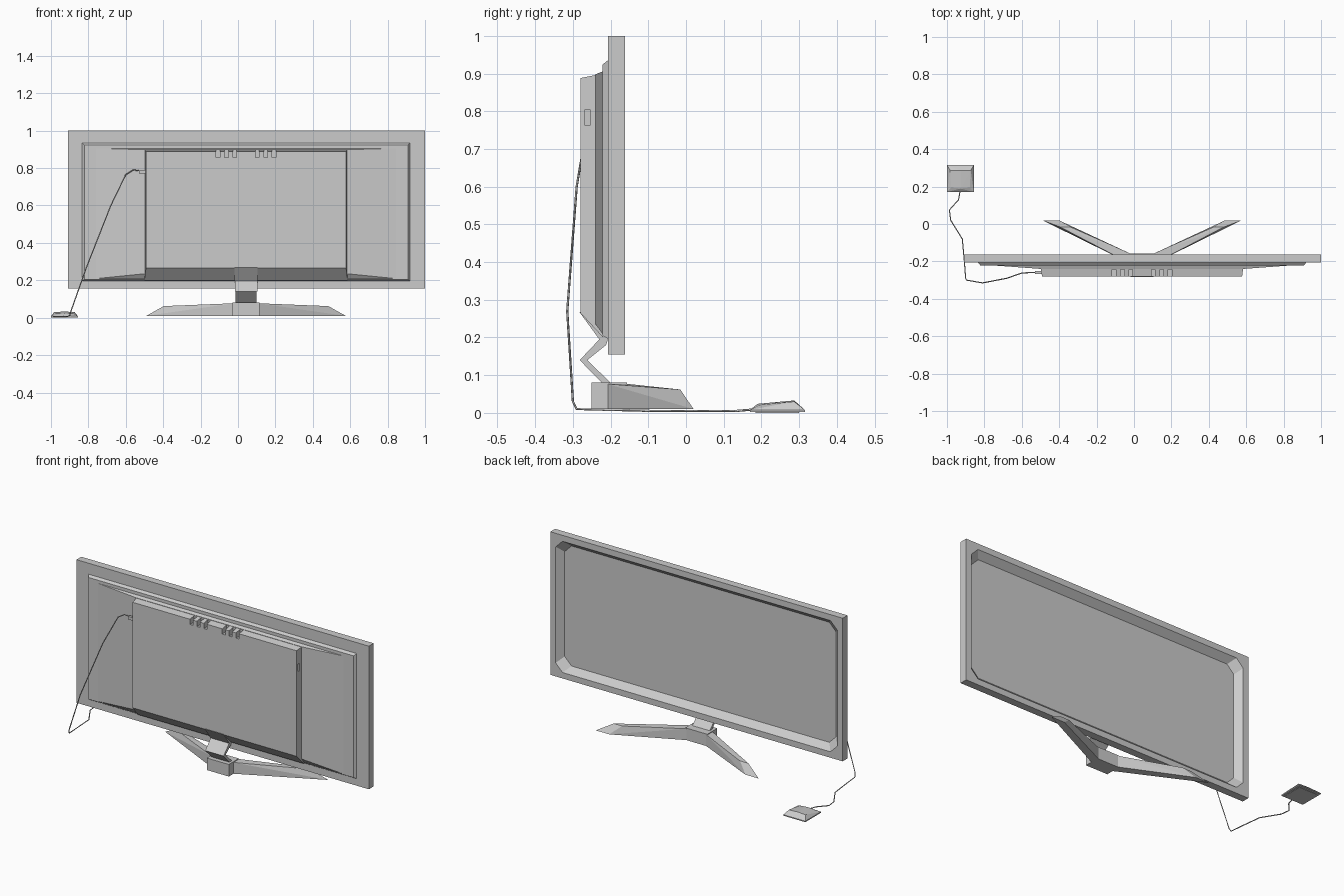
import bpy, bmesh, math
from mathutils import Vector

old = bpy.data.objects.get("Cube")
if old:
    bpy.data.objects.remove(old, do_unlink=True)

grey = bpy.data.materials.new("plain_grey")
grey.use_nodes = True
grey.diffuse_color = (0.6, 0.6, 0.6, 1)
grey.node_tree.nodes["Principled BSDF"].inputs["Base Color"].default_value = (0.6, 0.6, 0.6, 1)

CX = 0.043  # centre line of the screen and stand


def hull(name, points):
    """Flat-faced solid wrapped around a few points."""
    bm = bmesh.new()
    for p in points:
        bm.verts.new(p)
    bmesh.ops.convex_hull(bm, input=bm.verts[:])
    bmesh.ops.dissolve_limit(bm, angle_limit=math.radians(0.5), verts=bm.verts[:], edges=bm.edges[:])
    bmesh.ops.recalc_face_normals(bm, faces=bm.faces[:])
    mesh = bpy.data.meshes.new(name)
    bm.to_mesh(mesh)
    bm.free()
    mesh.materials.append(grey)
    obj = bpy.data.objects.new(name, mesh)
    bpy.context.collection.objects.link(obj)
    return obj


def ring(y, x0, x1, z0, z1, cut=0):
    """Rectangle facing y, with optional clipped corners."""
    pts = []
    for x, sx in ((x0, 1), (x1, -1)):
        for z, sz in ((z0, 1), (z1, -1)):
            pts += [(x + sx * cut, y, z), (x, y, z + sz * cut)] if cut else [(x, y, z)]
    return pts


def box(name, x0, x1, y0, y1, z0, z1):
    return hull(name, ring(y0, x0, x1, z0, z1) + ring(y1, x0, x1, z0, z1))


def carve(obj, cutter):
    mod = obj.modifiers.new("cut", 'BOOLEAN')
    mod.object = cutter
    mod.operation = 'DIFFERENCE'
    mod.solver = 'EXACT'
    bpy.context.view_layer.objects.active = obj
    bpy.ops.object.modifier_apply(modifier=mod.name)
    bpy.data.objects.remove(cutter, do_unlink=True)


def extrude_x(name, profile, x0, x1):
    return hull(name, [(x, y, z) for x in (x0, x1) for y, z in profile])


# Screen frame with a sloped, clipped-corner recess
L, R, B, T = -0.91, 1.0, 0.155, 1.0
frame = box("screen_frame", L, R, -0.207, -0.162, B, T)


def opening(y, m):
    return ring(y, L + m, R - m, B + m, T - m, 0.045)


carve(frame, hull("recess_cutter", opening(-0.199, 0.068) + opening(-0.162, 0.035) + opening(-0.15, 0.035)))

# Rear shell: thin panel, tapered wings and thick housing
hull("rear_panel", ring(-0.205, -0.835, 0.922, 0.195, 0.937)
     + ring(-0.221, -0.822, 0.909, 0.205, 0.924))
hull("rear_wings", ring(-0.218, -0.8, 0.886, 0.205, 0.907)
     + ring(-0.24, -0.5, 0.586, 0.235, 0.898))
housing = hull("rear_housing", ring(-0.22, -0.5, 0.586, 0.2, 0.9)
               + ring(-0.28, -0.492, 0.578, 0.265, 0.888))

# Vent notches along the top and a socket slot on the side
for side in (-1, 1):
    for i in range(3):
        x = CX + side * (0.06 + i * 0.045)
        carve(housing, box("vent_cutter", x - 0.01, x + 0.01, -0.3, -0.242, 0.857, 0.92))
carve(housing, box("slot_cutter", 0.57, 0.6, -0.268, -0.255, 0.762, 0.805))

# Neck: bracket under the housing and a bent arm
extrude_x("neck_bracket", [(-0.283, 0.268), (-0.23, 0.195), (-0.205, 0.195), (-0.23, 0.265)],
          CX - 0.062, CX + 0.062)
extrude_x("upper_arm", [(-0.225, 0.2), (-0.282, 0.14), (-0.262, 0.14), (-0.212, 0.18), (-0.205, 0.2)],
          CX - 0.06, CX + 0.06)
extrude_x("lower_arm", [(-0.282, 0.14), (-0.218, 0.075), (-0.195, 0.075), (-0.262, 0.14)],
          CX - 0.057, CX + 0.057)

# Stand: centre block and two spread legs
box("stand_block", CX - 0.072, CX + 0.072, -0.25, -0.157, 0.01, 0.081)
for side, name in ((-1, "right_leg"), (1, "left_leg")):
    plan = [(0.065, -0.21, 0.077), (0.065, -0.157, 0.077),
            (0.44, -0.015, 0.062), (0.385, -0.015, 0.062)]
    foot = [(0.065, -0.21), (0.065, -0.157), (0.445, 0.02), (0.533, 0.02)]
    hull(name, [(CX + side * x, y, z) for x, y, z in plan]
         + [(CX + side * x, y, 0.01) for x, y in foot])

# Plug and cable
box("cable_plug", -0.53, -0.49, -0.268, -0.252, 0.772, 0.79)
path = [(-0.52, -0.26, 0.785), (-0.56, -0.26, 0.79), (-0.6, -0.262, 0.765),
        (-0.68, -0.29, 0.6), (-0.81, -0.315, 0.27), (-0.895, -0.3, 0.03),
        (-0.9, -0.29, 0.01), (-0.907, -0.2, 0.008), (-0.918, -0.08, 0.005),
        (-0.98, 0.02, 0.005), (-0.987, 0.075, 0.005), (-0.938, 0.13, 0.005), (-0.928, 0.19, 0.01)]
curve = bpy.data.curves.new("cable", 'CURVE')
curve.dimensions = '3D'
curve.bevel_depth = 0.003
curve.bevel_resolution = 0
curve.use_fill_caps = True
spline = curve.splines.new('POLY')
spline.points.add(len(path) - 1)
for point, co in zip(spline.points, path):
    point.co = (*co, 1)
curve.materials.append(grey)
bpy.context.collection.objects.link(bpy.data.objects.new("cable", curve))

# Small wedge-shaped unit at the end of the cable, with a centre ridge
MX = -0.928
levels = [(0.17, 0.072, 0.002), (0.315, 0.072, 0.002), (0.17, 0.072, 0.008),
          (0.315, 0.072, 0.008), (0.195, 0.05, 0.021), (0.287, 0.055, 0.03)]
hull("cable_unit", [(MX + s * w, y, z) for y, w, z in levels for s in (-1, 1)]
     + [(MX, 0.19, 0.024), (MX, 0.287, 0.033)])
# Feet pads bring the model to the ground
box("unit_pad", MX - 0.06, MX + 0.06, 0.185, 0.3, 0, 0.004)
